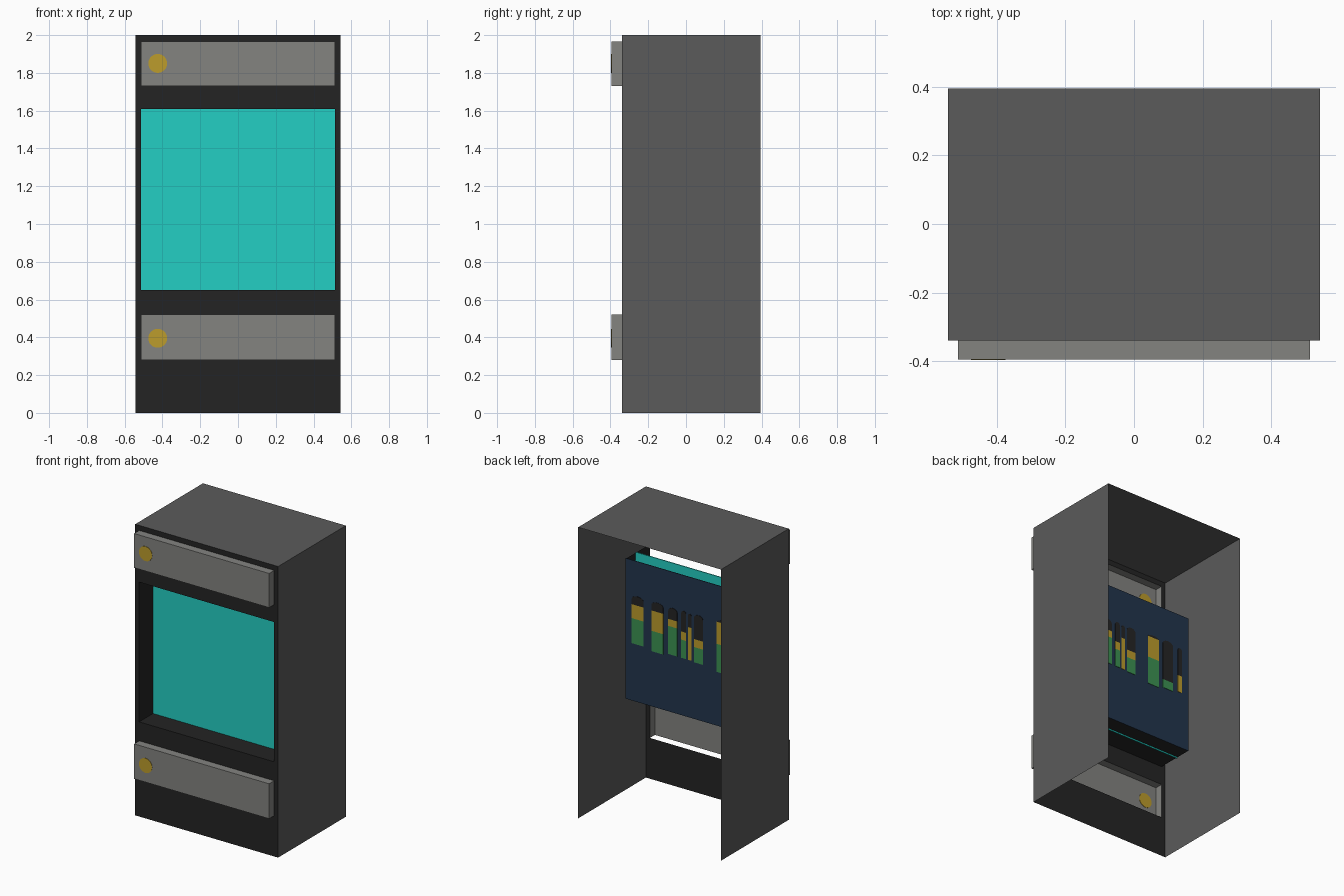
import bpy, math

if "Cube" in bpy.data.objects:
    bpy.data.objects.remove(bpy.data.objects["Cube"])


def material(name, r, g, b):
    # sRGB 0-255 to linear
    def lin(c):
        c /= 255
        return c / 12.92 if c <= 0.04045 else ((c + 0.055) / 1.055) ** 2.4
    m = bpy.data.materials.new(name)
    m.diffuse_color = (lin(r), lin(g), lin(b), 1)
    m.use_nodes = True
    m.node_tree.nodes["Principled BSDF"].inputs["Base Color"].default_value = m.diffuse_color
    return m


BLACK = material("black", 36, 36, 36)
GREY = material("cabinet_grey", 91, 91, 91)
STEEL = material("drawer_grey", 131, 131, 128)
TEAL = material("teal", 36, 207, 196)
NAVY = material("navy", 34, 53, 77)
GOLD = material("gold", 188, 156, 44)
GREEN = material("green", 60, 146, 82)


def mesh(name, verts, faces, mat):
    me = bpy.data.meshes.new(name)
    me.from_pydata(verts, [], faces)
    me.materials.append(mat)
    ob = bpy.data.objects.new(name, me)
    bpy.context.collection.objects.link(ob)
    return ob


def sheets(name, quads, mat):
    verts = [v for q in quads for v in q]
    return mesh(name, verts, [tuple(range(i, i + 4)) for i in range(0, len(verts), 4)], mat)


def wall_x(x, y0, y1, z0, z1):
    q = [(x, y0, z0), (x, y1, z0), (x, y1, z1), (x, y0, z1)]
    return q if x > 0 else q[::-1]


def wall_y(y, x0, x1, z0, z1):
    return [(x0, y, z0), (x1, y, z0), (x1, y, z1), (x0, y, z1)]


def floor_z(z, x0, x1, y0, y1):
    return [(x0, y0, z), (x1, y0, z), (x1, y1, z), (x0, y1, z)]


def plate(name, outline, y, thick, mat):
    # thin plate from an x-z outline, centred on y
    n = len(outline)
    verts = [(x, y - thick / 2, z) for x, z in outline] + [(x, y + thick / 2, z) for x, z in outline]
    faces = [tuple(range(n)), tuple(range(2 * n - 1, n - 1, -1))]
    faces += [((i + 1) % n, i, n + i, n + (i + 1) % n) for i in range(n)]
    return mesh(name, verts, faces, mat)


def rect(x0, x1, z0, z1):
    return [(x0, z0), (x1, z0), (x1, z1), (x0, z1)]


W, IN = 0.543, 0.513          # half widths of cabinet and openings
FRONT, BACK, H = -0.34, 0.395, 2.0
DRAWER_Y = -0.395
GLASS_Y, BOARD_Y = -0.186, -0.08

# Cabinet shell, open at the back and underneath
sheets("cabinet_shell", [wall_x(-W, FRONT, BACK, 0, H), wall_x(W, FRONT, BACK, 0, H),
                         floor_z(H, -W, W, FRONT, BACK)], GREY)

# Front panel with three openings
rows = [0, 0.28, 0.52, 0.65, 1.61, 1.73, 1.965, H]
panel = []
for i in range(len(rows) - 1):
    z0, z1 = rows[i], rows[i + 1]
    if i % 2 == 0:
        panel.append(wall_y(FRONT, -W, W, z0, z1))
    else:
        panel += [wall_y(FRONT, -W, -IN, z0, z1), wall_y(FRONT, IN, W, z0, z1)]
sheets("front_panel", panel, BLACK)

# Hollow drawer fronts, each with a round button
for name, z0, z1, zb in (("lower", 0.28, 0.52, 0.395), ("upper", 1.73, 1.965, 1.85)):
    sheets(name + "_drawer", [wall_y(DRAWER_Y, -IN, IN, z0, z1),
                              wall_x(-IN, DRAWER_Y, FRONT, z0, z1),
                              wall_x(IN, DRAWER_Y, FRONT, z0, z1),
                              floor_z(z1, -IN, IN, DRAWER_Y, FRONT)], STEEL)
    ring = [(-0.425 + 0.05 * math.cos(a * math.tau / 32), zb + 0.05 * math.sin(a * math.tau / 32))
            for a in range(32)]
    plate(name + "_button", ring, DRAWER_Y, 0.004, GOLD)

# Recess behind the window, open on top
sheets("window_recess", [wall_x(-IN, FRONT, BOARD_Y, 0.65, 1.61), wall_x(IN, FRONT, BOARD_Y, 0.65, 1.61),
                         floor_z(0.65, -IN, IN, FRONT, BOARD_Y)], BLACK)
plate("window_glass", rect(-IN, IN, 0.641, 1.617), GLASS_Y, 0.006, TEAL)
plate("display_board", rect(-IN, IN, 0.65, 1.615), BOARD_Y, 0.004, NAVY)

# Painted bars on the display board: x range, then heights of the colour bands
bars = [
    (0.376, 0.466, 1.375, 1.313, 1.217, 1.045),
    (0.226, 0.316, 1.373, 1.31, 1.17, 1.03),
    (0.12, 0.188, 1.367, 1.286, 1.238, 1.045),
    (0.053, 0.09, 1.37, 1.226, 1.17, 1.045),
    (0.012, 0.038, 1.362, 1.27, 1.045, 1.045),
    (-0.075, -0.007, 1.37, 1.2, 1.145, 1.04),
    (-0.27, -0.18, 1.38, 1.365, 1.213, 1.02),
    (-0.385, -0.302, 1.385, 1.095, 1.095, 1.035),
    (-0.459, -0.426, 1.37, 1.17, 1.05, 1.05),
]
for n, (x0, x1, top, a, b, bottom) in enumerate(bars, 1):
    cap = min(0.025, (top - a) * 0.9, (x1 - x0) / 2)
    mid, r = (x0 + x1) / 2, (x1 - x0) / 2
    arc = [(mid + r * math.cos(t * math.pi / 10), top - cap + cap * math.sin(t * math.pi / 10))
           for t in range(11)]
    plate(f"bar_{n}_top", [(x0, a), (x1, a)] + arc, BOARD_Y, 0.009, BLACK)
    if a > b:
        plate(f"bar_{n}_middle", rect(x0, x1, b, a), BOARD_Y, 0.009, GOLD)
    if b > bottom:
        plate(f"bar_{n}_base", rect(x0, x1, bottom, b), BOARD_Y, 0.009, GREEN)
